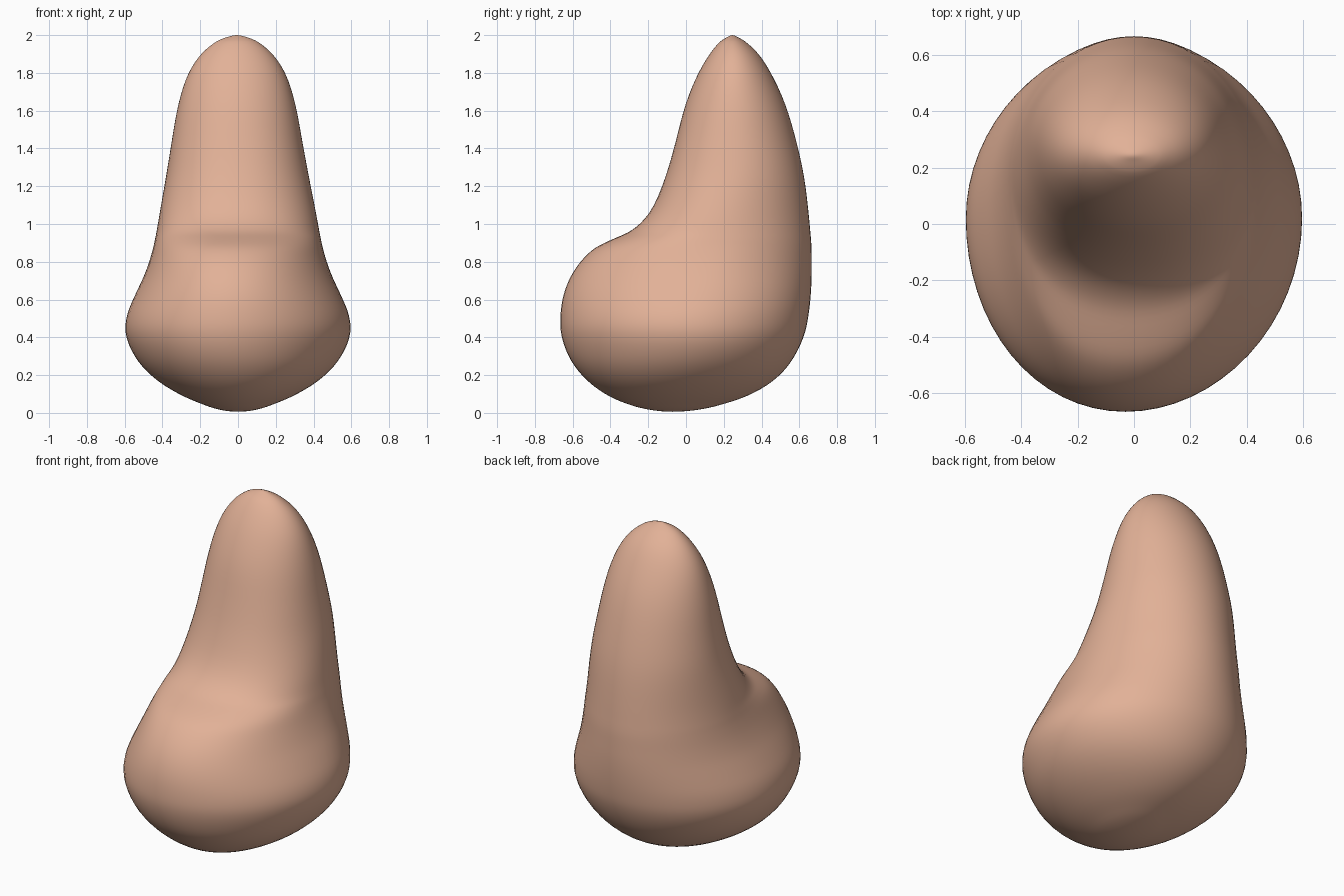
import bpy, bmesh, math

if "Cube" in bpy.data.objects:
    bpy.data.objects.remove(bpy.data.objects["Cube"])

# Horizontal sections: height, half width, front y, back y
SECTIONS = [
    (0.006, 0.00, -0.07, -0.07),
    (0.020, 0.11, -0.21, 0.085),
    (0.050, 0.20, -0.32, 0.21),
    (0.100, 0.315, -0.43, 0.35),
    (0.200, 0.465, -0.555, 0.50),
    (0.300, 0.550, -0.625, 0.578),
    (0.430, 0.600, -0.667, 0.635),
    (0.520, 0.590, -0.668, 0.652),
    (0.620, 0.549, -0.653, 0.663),
    (0.720, 0.502, -0.615, 0.668),
    (0.800, 0.472, -0.562, 0.668),
    (0.870, 0.452, -0.49, 0.667),
    (0.920, 0.441, -0.39, 0.664),
    (0.965, 0.432, -0.29, 0.660),
    (1.050, 0.417, -0.20, 0.652),
    (1.250, 0.380, -0.11, 0.627),
    (1.420, 0.350, -0.06, 0.59),
    (1.640, 0.310, -0.002, 0.525),
    (1.800, 0.257, 0.065, 0.45),
    (1.900, 0.190, 0.125, 0.385),
    (1.965, 0.110, 0.18, 0.315),
    (1.990, 0.050, 0.22, 0.272),
    (2.000, 0.00, 0.245, 0.245),
]
SEGMENTS, STEPS = 64, 4


def smooth(a, b, t):
    t = max(0.0, min(1.0, (t - a) / (b - a)))
    return t * t * (3 - 2 * t)


def mirrored(row):
    """Section continued past a pole, so the end closes as a round cap."""
    return (row[0], -row[1], row[3], row[2])


ROWS = [mirrored(SECTIONS[1])] + SECTIONS + [mirrored(SECTIONS[-2])]


def spline(i, t):
    """Smooth curve through the sections, spaced by their distance."""
    p0, p1, p2, p3 = ROWS[i:i + 4]
    d0, d1, d2 = math.dist(p0, p1), math.dist(p1, p2), math.dist(p2, p3)
    out = []
    for a, b, c, d in zip(p0, p1, p2, p3):
        m1 = d1 * ((b - a) / d0 * d1 + (c - b) / d1 * d0) / (d0 + d1)
        m2 = d1 * ((c - b) / d1 * d2 + (d - c) / d2 * d1) / (d1 + d2)
        out.append((2*t**3 - 3*t*t + 1) * b + (t**3 - 2*t*t + t) * m1
                   + (3*t*t - 2*t**3) * c + (t**3 - t*t) * m2)
    return out


def ring_points(z, w, front, back):
    # widest line drifts back towards the slim upper part
    mid = (front + back) / 2
    centre = -0.07 + 0.09 * smooth(0, 0.4, z) + 0.16 * smooth(0.45, 1.0, z)
    centre += (mid - centre) * max(smooth(0.9, 1.3, z), 1 - smooth(0, 0.15, z))
    front_power = 2.0 + 0.15 * smooth(0.5, 0.9, z) * (1 - smooth(1.3, 1.8, z))
    for k in range(SEGMENTS):
        a = 2 * math.pi * k / SEGMENTS
        c, s = math.cos(a), math.sin(a)
        power = 1.97 if s > 0 else front_power
        depth = back - centre if s > 0 else centre - front
        x = w * math.copysign(abs(c) ** (2 / power), c)
        y = centre + depth * math.copysign(abs(s) ** (2 / power), s)
        # the front bulge leans slightly to one side
        lean = 0.03 * max(0, -s) ** 2 * smooth(0.1, 0.4, z) * (1 - smooth(0.8, 1.1, z))
        yield (x - lean - 0.006 * smooth(0.9, 1.6, z), y, z)


# Rounded body: wide bulging base that narrows to a soft tip
bm = bmesh.new()
bottom = bm.verts.new((0, SECTIONS[0][2], SECTIONS[0][0]))
rings = []
for i in range(len(SECTIONS) - 1):
    for j in range(STEPS):
        if i + j:
            rings.append([bm.verts.new(p) for p in ring_points(*spline(i, j / STEPS))])
top = bm.verts.new((-0.006, SECTIONS[-1][2], 2.0))
for k in range(SEGMENTS):
    n = (k + 1) % SEGMENTS
    bm.faces.new((bottom, rings[0][n], rings[0][k]))
    bm.faces.new((top, rings[-1][k], rings[-1][n]))
    for r, u in zip(rings, rings[1:]):
        bm.faces.new((r[k], r[n], u[n], u[k]))

# Soften the loft slightly, leaving the overall outline in place
for _ in range(4):
    bmesh.ops.smooth_vert(bm, verts=[v for r in rings[6:-8] for v in r], factor=0.5,
                          use_axis_x=True, use_axis_y=True, use_axis_z=True)
bmesh.ops.recalc_face_normals(bm, faces=bm.faces)
for f in bm.faces:
    f.smooth = True
mesh = bpy.data.meshes.new("nose_body")
bm.to_mesh(mesh)
bm.free()

skin = bpy.data.materials.new("warm skin")
skin.diffuse_color = (0.76, 0.44, 0.31, 1)
skin.use_nodes = True
skin.node_tree.nodes["Principled BSDF"].inputs["Base Color"].default_value = skin.diffuse_color
mesh.materials.append(skin)
body = bpy.data.objects.new("nose_body", mesh)
bpy.context.collection.objects.link(body)
